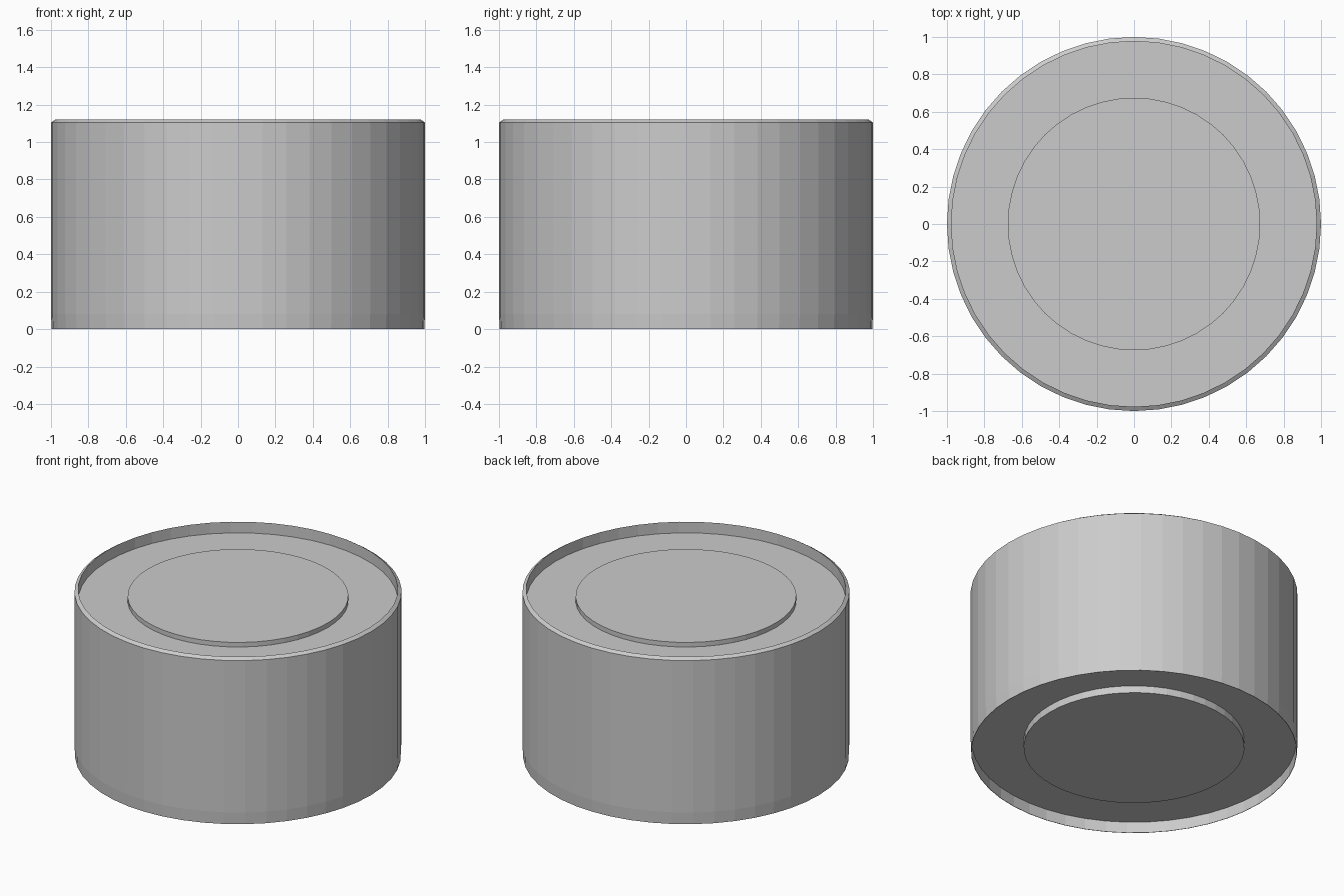
import bpy, bmesh
from math import cos, sin, tau

if "Cube" in bpy.data.objects:
    bpy.data.objects.remove(bpy.data.objects["Cube"])

SIDES = 48


def lathe(name, profile):
    """Revolve (radius, z) points around z; radius 0 closes to a flat cap."""
    bm = bmesh.new()
    rings = [[bm.verts.new((r * cos(tau * i / SIDES), r * sin(tau * i / SIDES), z))
              for i in range(SIDES)] for r, z in profile if r > 0]
    for a, b in zip(rings, rings[1:]):
        for i in range(SIDES):
            j = (i + 1) % SIDES
            bm.faces.new((a[i], a[j], b[j], b[i]))
    if profile[0][0] == 0:
        bm.faces.new(rings[0][::-1])
    if profile[-1][0] == 0:
        bm.faces.new(rings[-1])
    mesh = bpy.data.meshes.new(name)
    bm.to_mesh(mesh)
    bm.free()
    obj = bpy.data.objects.new(name, mesh)
    bpy.context.collection.objects.link(obj)
    return obj


# Bottom plate with a shallow disc pressed downwards
lathe("bottom_plate", [(0, 0.027), (0.675, 0.027), (0.675, 0.075), (0.993, 0.075)])

# Outer wall: inside of the foot, foot, side, bevelled top rim, inside of the rim
lathe("can_wall", [(0.993, 0.075), (0.993, 0.0), (0.996, 0.0), (1.0, 0.08),
                   (1.0, 1.105), (0.977, 1.12), (0.977, 1.045)])

# Recessed lid with a raised disc
lathe("lid", [(0.977, 1.045), (0.675, 1.045), (0.675, 1.076), (0, 1.076)])
